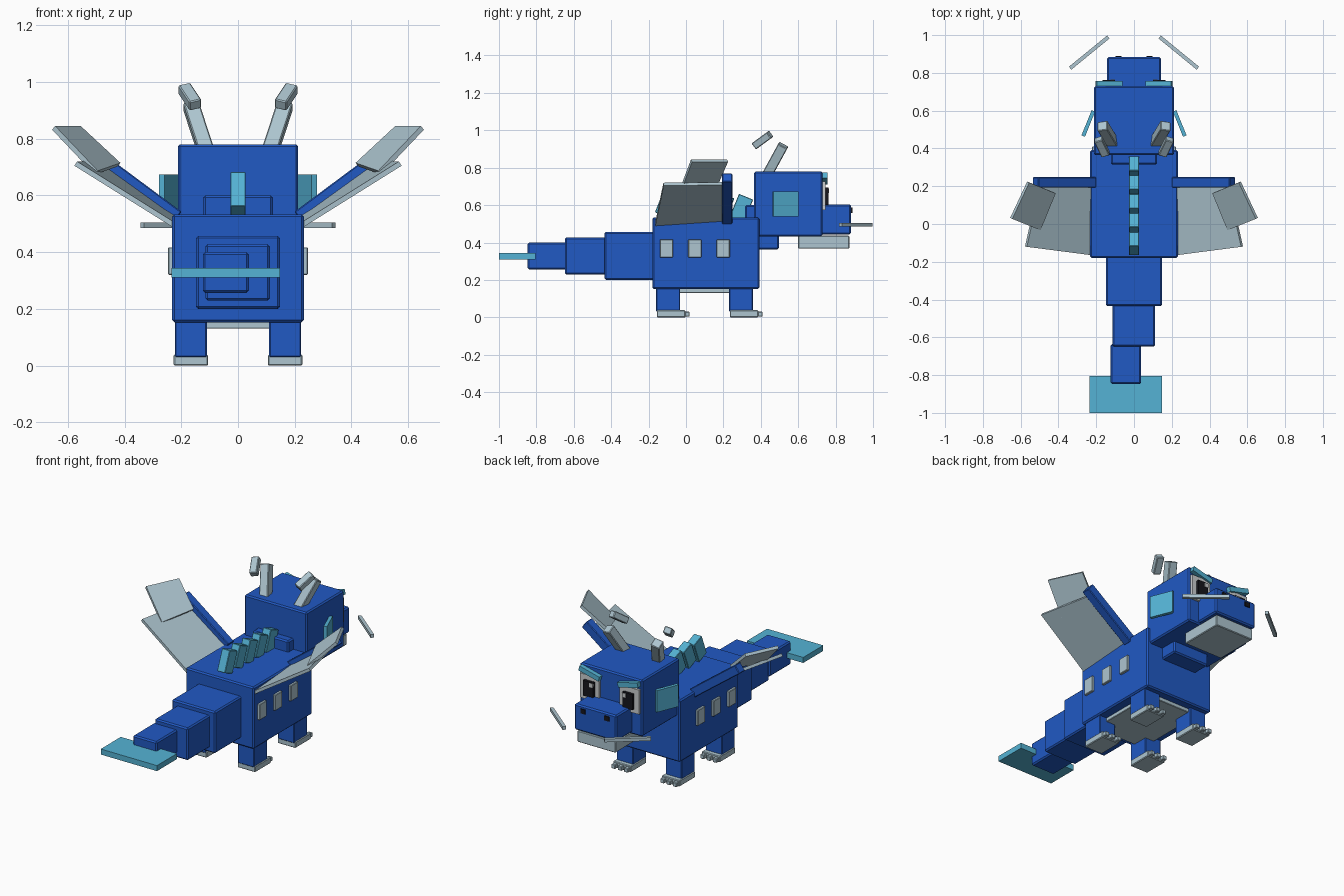
import bpy, bmesh
from math import radians
from mathutils import Vector, Matrix

cube = bpy.data.objects.get("Cube")
if cube:
    bpy.data.objects.remove(cube, do_unlink=True)


def material(name, color):
    m = bpy.data.materials.new(name)
    m.use_nodes = True
    m.diffuse_color = (*color, 1)
    m.node_tree.nodes["Principled BSDF"].inputs["Base Color"].default_value = (*color, 1)
    return m


BLUE = material("royal blue", (0.015, 0.1, 0.55))
TEAL = material("teal", (0.09, 0.45, 0.66))
PALE = material("pale grey", (0.42, 0.56, 0.63))
WHITE = material("eye white", (0.6, 0.62, 0.63))
BLACK = material("black", (0.008, 0.008, 0.012))


def finish(name, bm, mat, bevel=0.0, both=False):
    """Turn a bmesh into an object; with both, add its twin across x = 0."""
    bmesh.ops.recalc_face_normals(bm, faces=bm.faces)
    if bevel:
        bmesh.ops.bevel(bm, geom=bm.edges[:], offset=bevel, segments=1, affect='EDGES')
    for side in (["left_", "right_"] if both else [""]):
        if side == "right_":
            bmesh.ops.scale(bm, vec=(-1, 1, 1), verts=bm.verts)
            bmesh.ops.reverse_faces(bm, faces=bm.faces)
        mesh = bpy.data.meshes.new(side + name)
        bm.to_mesh(mesh)
        mesh.materials.append(mat)
        bpy.context.collection.objects.link(bpy.data.objects.new(side + name, mesh))
    bm.free()


def solid(name, matrix, size, mat, bevel=0.0, both=False):
    bm = bmesh.new()
    bmesh.ops.create_cube(bm, size=1, matrix=matrix @ Matrix.Diagonal((*size, 1)))
    finish(name, bm, mat, bevel, both)


def box(name, x, y, z, mat, bevel=0.0, both=False, turn=0, axis='Z'):
    """Box from its x, y and z ranges, optionally turned about its centre."""
    lo, hi = Vector((x[0], y[0], z[0])), Vector((x[1], y[1], z[1]))
    m = Matrix.Translation((lo + hi) / 2) @ Matrix.Rotation(radians(turn), 4, axis)
    solid(name, m, hi - lo, mat, bevel, both)


def beam(name, a, b, width, depth, mat, bevel=0.0):
    """Mirrored bar between two points."""
    a, b = Vector(a), Vector(b)
    d = b - a
    z = d.normalized()
    x = (Vector((1, 0, 0)) - z * z.x).normalized()
    rot = Matrix((x, z.cross(x), z)).transposed().to_4x4()
    solid(name, Matrix.Translation((a + b) / 2) @ rot, (width, depth, d.length), mat, bevel, True)


def slab(name, corners, thick, mat):
    """Mirrored thin plate on four corners."""
    bm = bmesh.new()
    pts = [Vector(c) for c in corners]
    n = (pts[2] - pts[0]).cross(pts[3] - pts[1]).normalized() * thick / 2
    top = [bm.verts.new(p + n) for p in pts]
    low = [bm.verts.new(p - n) for p in pts]
    bm.faces.new(top)
    bm.faces.new(low[::-1])
    for i in range(4):
        j = (i + 1) % 4
        bm.faces.new((top[i], low[i], low[j], top[j]))
    finish(name, bm, mat, 0, True)


B = 0.008

# Torso and belly
box("body", (-.232, .232), (-.18, .392), (.152, .533), BLUE, B)
box("belly", (-.173, .173), (-.13, .34), (.13, .156), PALE, .003)
for i, y in enumerate((-.14, .012, .164)):
    box(f"side_plate_{i + 1}", (.225, .246), (y, y + .07), (.32, .417), PALE, .003, True)

# Tail
box("tail_base", (-.148, .148), (-.435, -.17), (.2, .457), BLUE, B)
box("tail_middle", (-.115, .112), (-.648, -.42), (.229, .428), BLUE, B)
box("tail_end", (-.124, .038), (-.847, -.635), (.256, .4), BLUE, B)
box("tail_fin", (-.235, .148), (-1, -.805), (.31, .344), TEAL)

# Legs, feet and claws
for part, y in (("hind", -.16), ("fore", .23)):
    box(part + "_leg", (.11, .222), (y, y + .128), (.03, .16), BLUE, .004, True)
    box(part + "_foot", (.105, .227), (y + .004, y + .157), (0, .038), PALE, .004, True)
    for i in range(3):
        x = .11 + i * .043
        box(f"{part}_claw_{i + 1}", (x, x + .026), (y + .15, y + .18), (.004, .03), PALE, .003, True)

# Neck, head, snout and jaw
box("neck", (-.123, .123), (.315, .497), (.363, .6), BLUE, B)
box("head", (-.212, .212), (.364, .73), (.433, .78), BLUE, B)
box("snout", (-.143, .143), (.72, .883), (.444, .604), BLUE, B)
box("jaw", (-.13, .13), (.6, .873), (.368, .437), PALE, .004)
box("nostril", (.065, .098), (.88, .889), (.558, .586), BLACK, 0, True)

# Eyes and brows
box("eye", (.07, .2), (.725, .745), (.575, .725), WHITE, 0, True)
box("pupil", (.1, .168), (.74, .762), (.6, .695), BLACK, 0, True)
box("eye_glint", (.1, .125), (.758, .765), (.665, .69), WHITE, 0, True)
box("brow", (.062, .202), (.725, .757), (.727, .757), TEAL, 0, True, -14, 'Y')

# Ears and whiskers
box("ear", (.232, .252), (.46, .604), (.54, .674), TEAL, 0, True, 22)
beam("whisker", (.136, .99, .495), (.338, .825, .495), .02, .02, PALE)

# Two-part horns
beam("horn_base", (.113, .43, .755), (.167, .52, .92), .055, .055, PALE, .004)
beam("horn_tip", (.15, .368, .918), (.19, .45, .978), .045, .04, PALE, .004)

# Back spines leaning forward
for i in range(5):
    pivot = Vector((0, -.117 + i * .1, .684 - i * .006))
    m = Matrix.Translation(pivot) @ Matrix.Rotation(radians(-22), 4, 'X')
    m = m @ Matrix.Translation((0, .041, -.066))
    solid(f"spine_{i + 1}", m, (.054, .082, .132), TEAL, .003)

# Wings
beam("wing_arm", (.215, .22, .52), (.522, .22, .748), .055, .055, BLUE, .004)
slab("wing_inner", [(.225, -.165, .495), (.225, .235, .522),
                    (.5, .205, .715), (.572, -.12, .712)], .018, PALE)
slab("wing_tip", [(.5, -.03, .68), (.42, .165, .708),
                  (.56, .222, .838), (.65, .03, .838)], .018, PALE)
